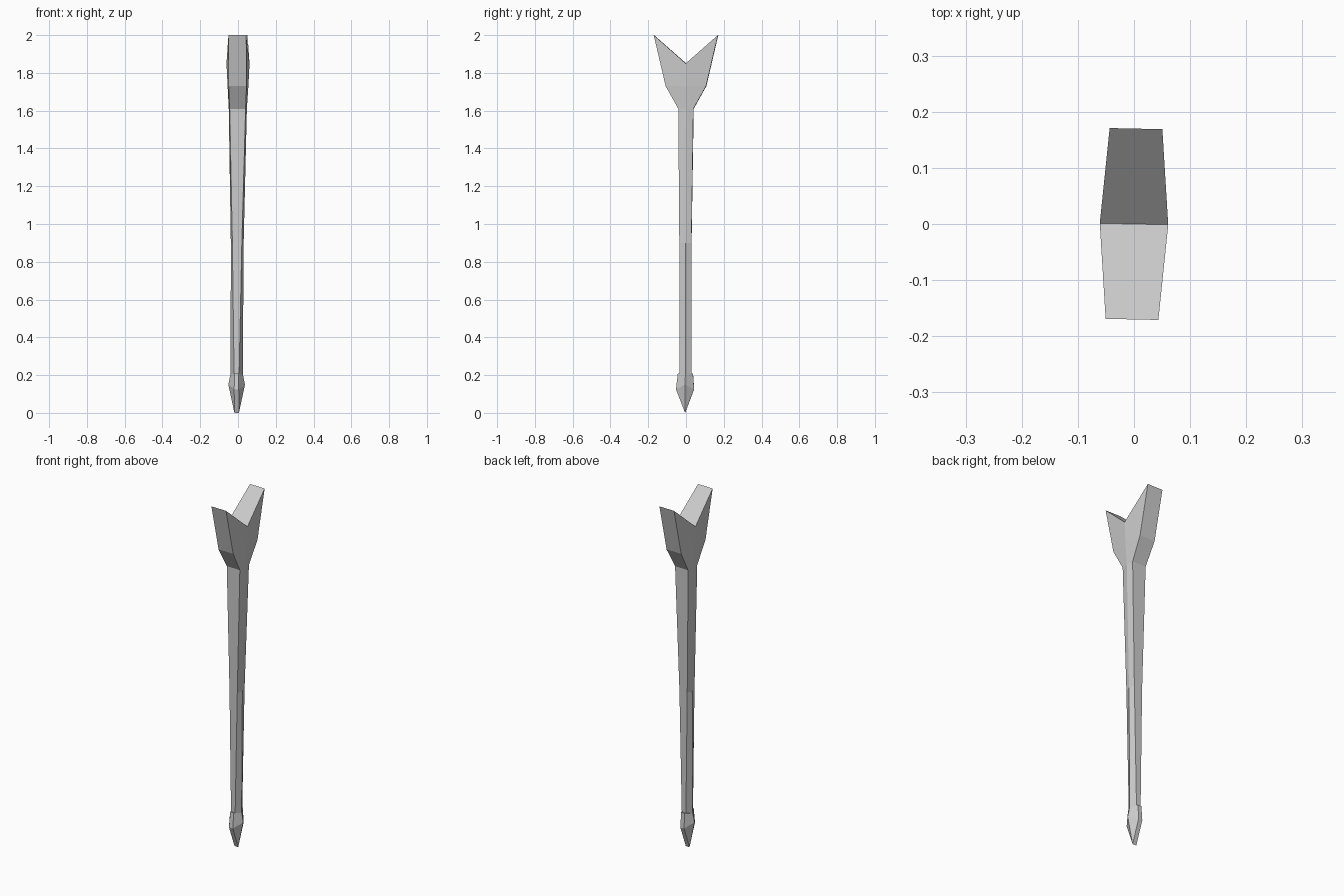
import bpy, bmesh
from math import radians
from mathutils import Matrix

if "Cube" in bpy.data.objects:
    bpy.data.objects.remove(bpy.data.objects["Cube"])


def loft(name, rings):
    """Six-sided loft. Ring: ridge z, ridge half width, flank z, flank half width, flank depth, cx, cy."""
    bm = bmesh.new()
    loops = []
    for zr, w, zf, a, d, cx, cy in rings:
        pts = [(w, 0, zr), (a, d, zf), (-a, d, zf), (-w, 0, zr), (-a, -d, zf), (a, -d, zf)]
        loops.append([bm.verts.new((x + cx, y + cy, z)) for x, y, z in pts])
    for lo, hi in zip(loops, loops[1:]):
        for i in range(6):
            j = (i + 1) % 6
            bm.faces.new((lo[i], lo[j], hi[j], hi[i]))
    # each end is closed by two sloping faces that meet along the ridge line
    for l in (loops[0], loops[-1]):
        bm.faces.new(l[:4])
        bm.faces.new((l[3], l[4], l[5], l[0]))
    bmesh.ops.remove_doubles(bm, verts=bm.verts, dist=0.0005)
    bmesh.ops.recalc_face_normals(bm, faces=bm.faces)
    bm.transform(Matrix.Rotation(radians(-1.2), 4, 'Z'))
    mesh = bpy.data.meshes.new(name)
    bm.to_mesh(mesh)
    bm.free()
    obj = bpy.data.objects.new(name, mesh)
    bpy.context.collection.objects.link(obj)
    return obj


# Tapered shaft that flares into the forked tail
loft("shaft_and_fork", [
    (0.13, 0.032, 0.13, 0.012, 0.031, -0.007, -0.003),
    (0.90, 0.034, 0.90, 0.025, 0.032, -0.004, -0.003),
    (1.61, 0.048, 1.61, 0.042, 0.040, -0.001, 0),
    (1.73, 0.055, 1.73, 0.047, 0.107, 0, 0),
    (1.85, 0.061, 2.00, 0.047, 0.170, 0, 0),
])

# Pointed head with a chisel edge at the bottom
loft("head", [
    (0.00, 0.012, 0.00, 0.012, 0.000, -0.007, -0.005),
    (0.15, 0.044, 0.125, 0.012, 0.048, -0.007, -0.005),
    (0.20, 0.034, 0.21, 0.011, 0.040, -0.007, -0.003),
])
